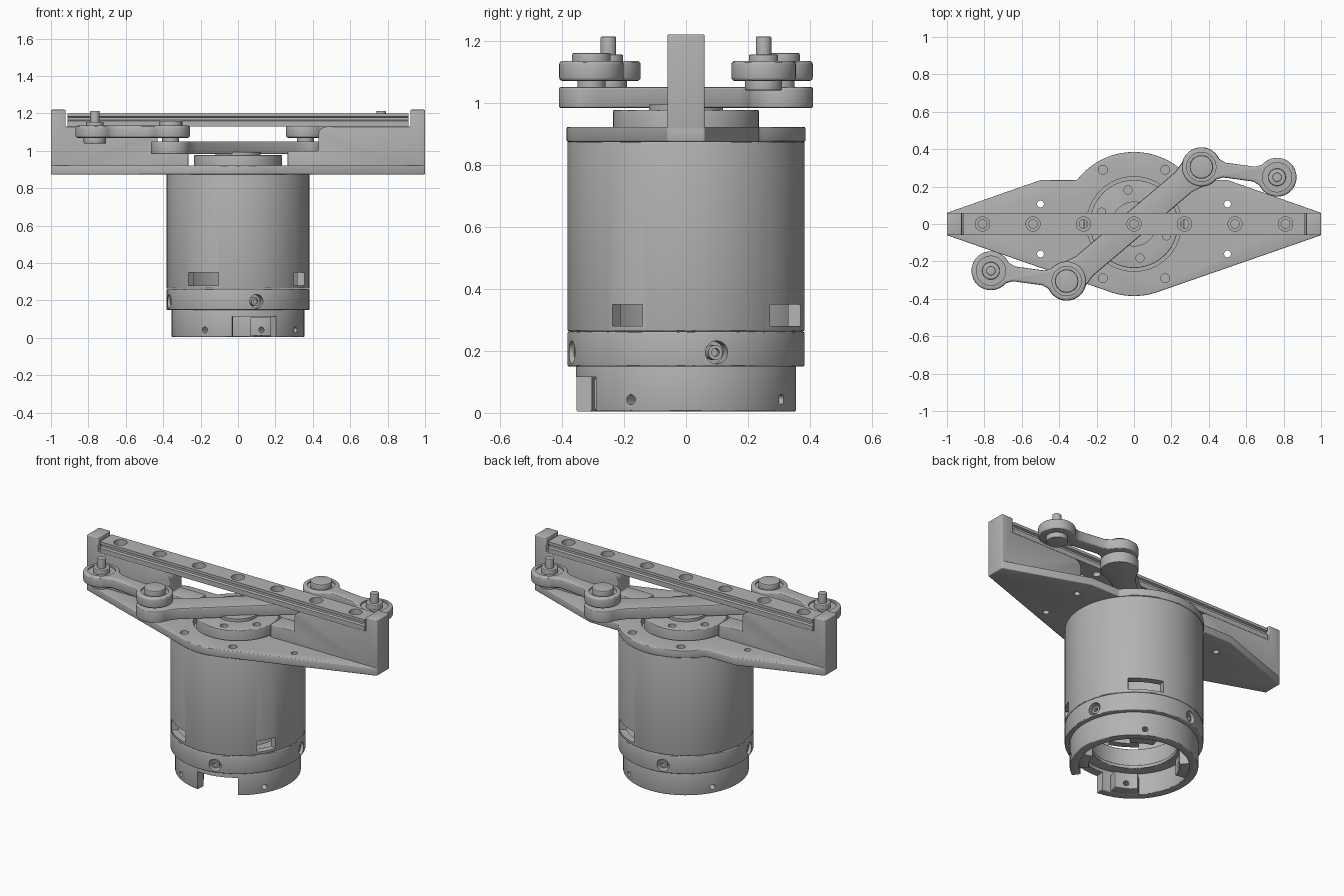
import bpy, bmesh
from math import radians, cos, sin, asin, atan2, hypot, pi
from mathutils import Matrix, Vector

if "Cube" in bpy.data.objects:
    bpy.data.objects.remove(bpy.data.objects["Cube"], do_unlink=True)

grey = bpy.data.materials.new("machined grey")
grey.use_nodes = True
GREY = (0.45, 0.45, 0.45, 1)
grey.diffuse_color = GREY
grey.node_tree.nodes["Principled BSDF"].inputs["Base Color"].default_value = GREY


def make(name, bm, bevel=0):
    bmesh.ops.recalc_face_normals(bm, faces=bm.faces)
    mesh = bpy.data.meshes.new(name)
    bm.to_mesh(mesh)
    bm.free()
    mesh.materials.append(grey)
    obj = bpy.data.objects.new(name, mesh)
    bpy.context.collection.objects.link(obj)
    if bevel:
        mod = obj.modifiers.new("edge", "BEVEL")
        mod.width, mod.segments = bevel, 3
        mod.limit_method, mod.angle_limit = "ANGLE", radians(40)
        mod.use_clamp_overlap = False
    return obj


def arc(r, a0, a1, n=32, cx=0, cy=0):
    steps = [radians(a0 + (a1 - a0) * i / n) for i in range(n + 1)]
    return [(cx + r * cos(a), cy + r * sin(a)) for a in steps]


def prism(name, pts, lo, hi, bevel=0, axis="z"):
    """Extrude a 2D outline along z, y or x."""
    place = {"z": lambda u, v, h: (u, v, h),
             "y": lambda u, v, h: (u, h, v),
             "x": lambda u, v, h: (h, u, v)}[axis]
    bm = bmesh.new()
    face = bm.faces.new([bm.verts.new(place(u, v, lo)) for u, v in pts])
    new = bmesh.ops.extrude_face_region(bm, geom=[face])["geom"]
    shift = Vector(place(0, 0, hi - lo))
    bmesh.ops.translate(bm, vec=shift, verts=[g for g in new if isinstance(g, bmesh.types.BMVert)])
    return make(name, bm, bevel)


def disc(name, x, y, r, lo, hi, bevel=0, n=64):
    return prism(name, arc(r, 0, 360, n, x, y)[:-1], lo, hi, bevel)


def tube(name, r_out, r_in, lo, hi, bevel=0.005, n=96):
    bm = bmesh.new()
    profile = [(r_out, lo), (r_out, hi), (r_in, hi), (r_in, lo)]
    rings = [[bm.verts.new((r * cos(2 * pi * i / n), r * sin(2 * pi * i / n), z)) for r, z in profile]
             for i in range(n)]
    for i in range(n):
        a, b = rings[i], rings[(i + 1) % n]
        for k in range(4):
            m = (k + 1) % 4
            bm.faces.new((a[k], a[m], b[m], b[k]))
    return make(name, bm, bevel)


def sector(name, angle, half, r0, r1, lo, hi, bevel=0):
    pts = arc(r1, angle - half, angle + half, 12) + arc(r0, angle + half, angle - half, 12)
    return prism(name, pts, lo, hi, bevel)


def radial_rod(name, angle, r, d0, d1, z):
    bm = bmesh.new()
    turn = (Matrix.Rotation(radians(angle), 4, "Z") @ Matrix.Translation(((d0 + d1) / 2, 0, z))
            @ Matrix.Rotation(pi / 2, 4, "Y"))
    bmesh.ops.create_cone(bm, cap_ends=True, segments=32, radius1=r, radius2=r, depth=d1 - d0, matrix=turn)
    return make(name, bm)


helpers = []


def cut(obj, cutters):
    for c in cutters:
        mod = obj.modifiers.new("cut", "BOOLEAN")
        mod.operation, mod.solver, mod.object = "DIFFERENCE", "EXACT", c
        c.hide_render = True
        if c not in helpers:
            helpers.append(c)


def bar(name, p, q, r, w, lo, hi, bevel):
    """Two round ends joined by a narrower waist."""
    length = hypot(q[0] - p[0], q[1] - p[1])
    flare = (asin((w + 0.016) / r)) * 180 / pi
    end = arc(r, flare, 360 - flare, 40)
    near = [(r + 0.02, w)] + end + [(r + 0.02, -w)]
    pts = near + [(length - x, -y) for x, y in near]
    a = atan2(q[1] - p[1], q[0] - p[0])
    pts = [(p[0] + x * cos(a) - y * sin(a), p[1] + x * sin(a) + y * cos(a)) for x, y in pts]
    return prism(name, pts, lo, hi, bevel)


# Hollow housing with three windows
shell = tube("housing_shell", 0.382, 0.34, 0.263, 0.875)
cut(shell, [sector("window_cutter", a, h, 0.3, 0.45, 0.28, 0.35)
            for a, h in ((-120, 14), (-30, 8.5), (60, 15))])
disc("housing_cap", 0, 0, 0.345, 0.85, 0.873)

# Collar with four clamping screws
collar = tube("collar_ring", 0.382, 0.25, 0.15, 0.262)
screw_angles = (-75, 15, 105, 195)
cut(collar, [radial_rod("screw_cutter", a, 0.037, 0.325, 0.45, 0.195) for a in screw_angles])
for a in screw_angles:
    screw = radial_rod("clamp_screw", a, 0.024, 0.3, 0.368, 0.195)
    cut(screw, [radial_rod("socket_cutter", a, 0.013, 0.345, 0.4, 0.195)])

# Notched base ring with inner bosses
base = tube("base_ring", 0.355, 0.305, 0.005, 0.152)
boss_angles = (-120, -30, 60, 150)
pin_holes = [radial_rod("pin_cutter", a, 0.016, 0.2, 0.45, 0.043) for a in boss_angles]
cut(base, [sector("notch_cutter", -75, 20, 0.2, 0.45, -0.05, 0.115)] + pin_holes)
for a, hole in zip(boss_angles, pin_holes):
    boss = sector("base_boss", a, 15, 0.25, 0.31, 0.01, 0.11, 0.004)
    cut(boss, [hole])
disc_floor = tube("base_flange", 0.34, 0.24, 0.135, 0.155)

# Wing plate
half = [(1, -0.06), (1, 0.06), (0.5, 0.235)]
outline = (half + arc(0.385, 37.6, 142.4) + [(-x, y) for x, y in reversed(half)]
           + arc(0.385, 250, 290, 16))
plate = prism("wing_plate", outline, 0.874, 0.922, 0.005)
holes = [disc("centre_cutter", 0, 0, 0.253, 0.8, 1)]
for s in (-1, 1):
    holes += [disc("bolt_cutter", s * 0.167, y, 0.024, 0.89, 1, n=24) for y in (0.29, -0.29)]
    holes += [disc("hole_cutter", s * 0.5, y, 0.018, 0.8, 1, n=24) for y in (0.107, -0.16)]
cut(plate, holes)

# Turntable with a ring of six holes
table = disc("turntable", 0, 0, 0.235, 0.86, 0.977, 0.005, 96)
cut(table, [disc("table_cutter", x, y, 0.022, 0.94, 1, n=24) for x, y in arc(0.185, 40, 340, 5)])
disc("turntable_hub", 0, 0, 0.12, 0.97, 0.995)

# Side walls carrying the rail
wall = [(0.265, 0.876), (1, 0.876), (1, 1.22), (0.922, 1.22), (0.922, 1.13)]
wall += arc(0.045, 90, 180, 8, 0.475, 1.085) + [(0.43, 1.0), (0.265, 1.0)]
for side, s in (("left", 1), ("right", -1)):
    prism(side + "_wall", [(s * x, z) for x, z in wall], -0.06, 0.06, 0.005, "y")

# Grooved linear rail with counterbored holes
edge = [(0.058, 1.13), (0.058, 1.16), (0.046, 1.165), (0.046, 1.178), (0.058, 1.183), (0.058, 1.2)]
rail = prism("linear_rail", edge + [(-y, z) for y, z in reversed(edge)], -0.912, 0.912, 0, "x")
spots = [i * 0.27 for i in range(-3, 4)]
cut(rail, [disc("counterbore_cutter", x, 0, 0.038, 1.155, 1.3, n=32) for x in spots]
    + [disc("rail_hole_cutter", x, 0, 0.023, 1.1, 1.3, n=24) for x in spots])

# Rotating arm
elbow, tip = (0.36, 0.305), (0.765, 0.25)
arm = bar("swing_arm", (-elbow[0], -elbow[1]), elbow, 0.105, 0.07, 0.983, 1.05, 0.006)

# Links, pivots and pins at both ends of the arm
for side, s in (("left", 1), ("right", -1)):
    e, t = [(s * x, s * y) for x, y in (elbow, tip)]
    link = bar(side + "_link", e, t, 0.104, 0.04, 1.07, 1.135, 0.012)
    cut(link, [disc("bearing_cutter", *p, 0.078, 1.125, 1.2) for p in (e, t)])
    disc(side + "_pivot_shaft", *e, 0.045, 1.04, 1.13)
    disc(side + "_pivot_cap", *e, 0.062, 1.11, 1.16, 0.005)
    disc(side + "_tip_collar", *t, 0.06, 1.04, 1.08, 0.004)
    disc(side + "_tip_washer", *t, 0.047, 1.11, 1.155, 0.004)
    disc(side + "_tip_pin", *t, 0.025, 1.1, 1.213, 0.004, 32)

# Bake the cuts, drop the cutters, smooth the round faces
graph = bpy.context.evaluated_depsgraph_get()
parts = [o for o in bpy.context.collection.objects if o.type == "MESH" and o not in helpers]
baked = [bpy.data.meshes.new_from_object(o.evaluated_get(graph)) for o in parts]
for o, mesh in zip(parts, baked):
    o.modifiers.clear()
    o.data = mesh
for c in helpers:
    bpy.data.objects.remove(c, do_unlink=True)
bpy.ops.object.select_all(action="DESELECT")
for o in parts:
    o.select_set(True)
bpy.context.view_layer.objects.active = parts[0]
bpy.ops.object.shade_smooth_by_angle(angle=radians(30))
